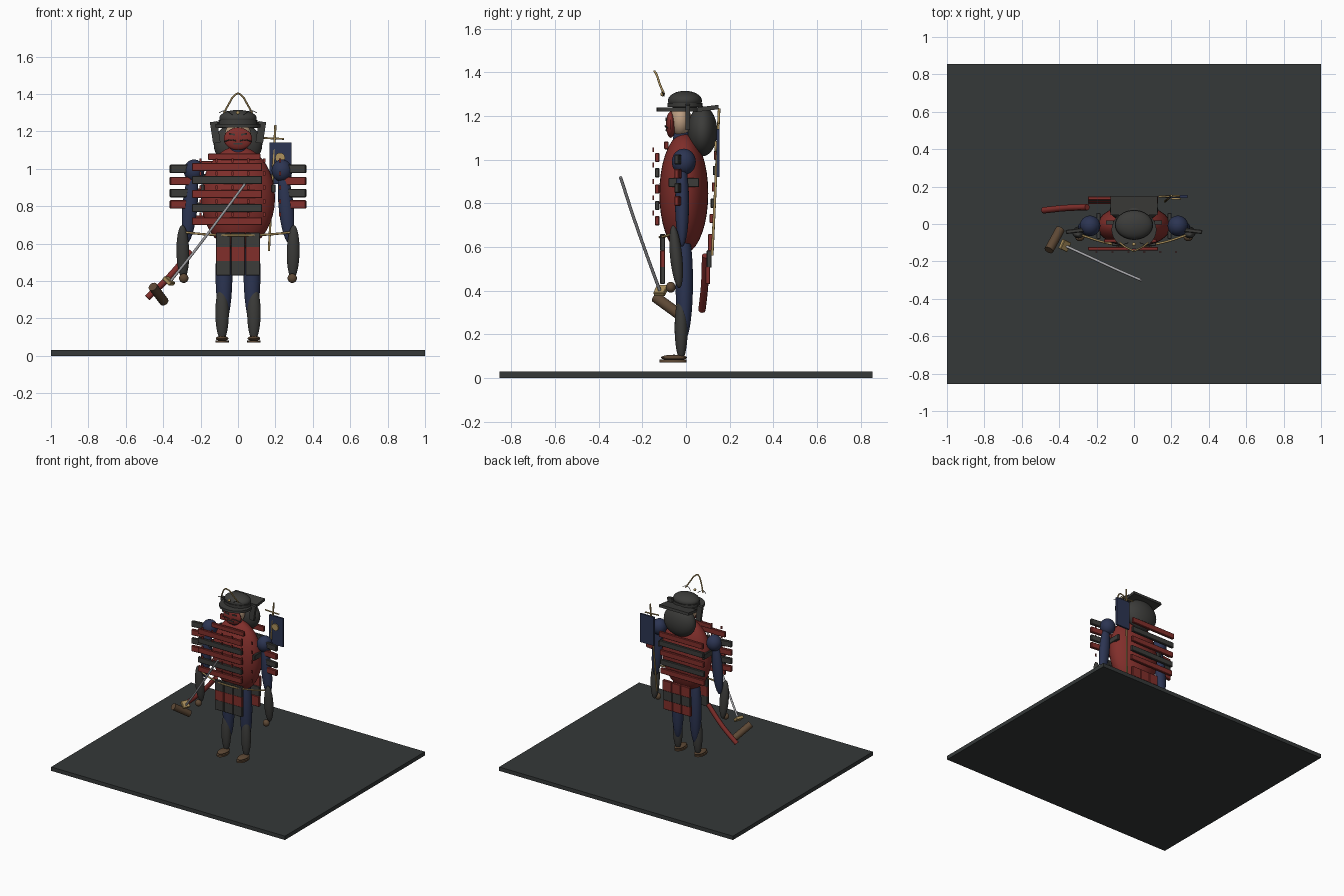
import bpy, math
from mathutils import Vector

if "Cube" in bpy.data.objects:
    bpy.data.objects.remove(bpy.data.objects["Cube"])

PALETTE = {
    'red': (0.22, 0.028, 0.024), 'iron': (0.045, 0.045, 0.042), 'navy': (0.025, 0.035, 0.085),
    'gold': (0.42, 0.29, 0.11), 'brown': (0.11, 0.065, 0.035), 'slate': (0.035, 0.04, 0.04),
    'steel': (0.4, 0.4, 0.42), 'skin': (0.5, 0.34, 0.22)}
MATS = {}
for n, c in PALETTE.items():
    MATS[n] = bpy.data.materials.new(n)
    MATS[n].diffuse_color = (*c, 1)


def finish(name, mat, smooth=False):
    o = bpy.context.object
    o.name = name
    o.data.materials.append(MATS[mat])
    if smooth:
        bpy.ops.object.shade_smooth_by_angle()
    return o


def box(name, mat, loc, size, rot=(0, 0, 0), bevel=0.0):
    bpy.ops.mesh.primitive_cube_add(size=1, location=loc, rotation=rot)
    o = finish(name, mat)
    o.scale = size
    bpy.ops.object.transform_apply(location=False, rotation=False, scale=True)
    if bevel:
        m = o.modifiers.new('bevel', 'BEVEL')
        m.width = bevel
    return o


def ball(name, mat, loc, r, rot=(0, 0, 0)):
    bpy.ops.mesh.primitive_uv_sphere_add(segments=32, ring_count=18, radius=1, location=loc, rotation=rot)
    bpy.context.object.scale = r
    bpy.ops.object.transform_apply(location=False, rotation=False, scale=True)
    return finish(name, mat, True)


def rod(name, mat, a, b, r):
    a, b = Vector(a), Vector(b)
    bpy.ops.mesh.primitive_cylinder_add(vertices=16, radius=r, depth=(b - a).length, location=(a + b) / 2)
    bpy.context.object.rotation_euler = (b - a).to_track_quat('Z', 'Y').to_euler()
    return finish(name, mat, True)


def disc(name, mat, loc, rx, ry, h, rot=(0, 0, 0)):
    bpy.ops.mesh.primitive_cylinder_add(vertices=32, radius=1, depth=1, location=loc, rotation=rot)
    bpy.context.object.scale = (rx, ry, h)
    return finish(name, mat, True)


def tube(name, mat, pts, r):
    cu = bpy.data.curves.new(name, 'CURVE')
    cu.dimensions = '3D'
    cu.bevel_depth = r
    cu.bevel_resolution = 2
    cu.use_fill_caps = True
    s = cu.splines.new('BEZIER')
    s.bezier_points.add(len(pts) - 1)
    for p, co in zip(s.bezier_points, pts):
        p.co = co
        p.handle_left_type = p.handle_right_type = 'AUTO'
    s.resolution_u = 6
    cu.materials.append(MATS[mat])
    o = bpy.data.objects.new(name, cu)
    bpy.context.collection.objects.link(o)
    return o


# Ground slab
box('ground_slab', 'slate', (0, 0, 0.015), (2, 1.71, 0.03))

# Torso, neck and head
ball('torso', 'red', (0, -0.01, 0.845), (0.198, 0.112, 0.275))
ball('neck', 'navy', (0, -0.02, 1.09), (0.045, 0.04, 0.06))
ball('head', 'skin', (0, -0.025, 1.18), (0.07, 0.05, 0.075))
ball('face_mask', 'red', (0, -0.07, 1.16), (0.076, 0.022, 0.06))
box('mask_mouth', 'iron', (0, -0.09, 1.135), (0.05, 0.008, 0.008))

# Helmet with brim, neck guard and crest
ball('helmet_bowl', 'iron', (0, -0.005, 1.27), (0.1, 0.078, 0.045))
disc('helmet_brim', 'iron', (0, -0.03, 1.23), 0.12, 0.105, 0.018)
disc('helmet_band', 'iron', (0, -0.005, 1.25), 0.103, 0.08, 0.02)
ball('neck_guard', 'iron', (0, 0.075, 1.13), (0.13, 0.068, 0.115))
box('neck_guard_flare', 'iron', (0, 0.1, 1.235), (0.25, 0.1, 0.02), (0.12, 0, 0))
ball('crest_stud', 'gold', (0, -0.108, 1.3), (0.01, 0.01, 0.01))

for s in (-1, 1):
    tube('crest_horn', 'gold', [(s * 0.075, -0.1, 1.3), (s * 0.05, -0.12, 1.345), (s * 0.022, -0.135, 1.39), (0, -0.145, 1.405)], 0.005)
    box('helmet_cheek_guard', 'iron', (s * 0.122, 0.008, 1.195), (0.04, 0.02, 0.115), (0, s * 0.15, 0))
    box('mask_eye', 'iron', (s * 0.032, -0.09, 1.185), (0.034, 0.008, 0.009), (0, s * -0.15, 0))
    tube('mask_whisker', 'iron', [(s * 0.01, -0.093, 1.15), (s * 0.04, -0.095, 1.155), (s * 0.075, -0.085, 1.145)], 0.003)
    tube('brow_wire', 'iron', [(s * 0.03, -0.1, 1.29), (s * 0.07, -0.11, 1.31), (s * 0.1, -0.1, 1.3)], 0.002)

    # Legs and sandals
    x = s * 0.085
    ball('thigh', 'navy', (s * 0.075, -0.008, 0.44), (0.045, 0.04, 0.27))
    ball('shin_guard', 'iron', (x, -0.022, 0.23), (0.036, 0.03, 0.15))
    ball('foot', 'brown', (x, -0.055, 0.093), (0.034, 0.06, 0.013))
    disc('sandal_sole', 'brown', (x, -0.06, 0.077), 0.036, 0.062, 0.012)

    # Arms
    ball('shoulder', 'navy', (s * 0.235, -0.01, 0.99), (0.055, 0.055, 0.06))
    ball('upper_arm', 'navy', (s * 0.257, -0.018, 0.8), (0.04, 0.032, 0.2), (0, s * -0.09, 0))
    ball('forearm_guard', 'iron', (s * 0.295, -0.045, 0.555), (0.034, 0.028, 0.145), (0.1, s * 0.02, 0))
    ball('hand', 'brown', (s * 0.29, -0.07, 0.415), (0.025, 0.022, 0.025))

    # Shoulder plates
    for i, z in enumerate((1.0, 0.935, 0.87, 0.81)):
        box('shoulder_plate', ('iron', 'red')[i % 2], (s * 0.3, -0.035, z), (0.13, 0.022, 0.045), (0, 0, s * -0.12), 0.004)
    box('side_plate', 'iron', (s * 0.19, -0.01, 0.895), (0.02, 0.14, 0.042), (0, 0, 0), 0.003)

# Chest and back plates, sitting off centre
box('collar_plate', 'red', (-0.02, -0.09, 1.065), (0.28, 0.02, 0.035), (0, 0, 0), 0.003)
for i, z in enumerate((1.01, 0.94, 0.865, 0.79, 0.72)):
    c = ('red', 'iron')[i % 2]
    w = 0.375
    box('chest_plate', c, (-0.058, -0.132, z), (w, 0.02, 0.042), (0, 0, 0), 0.003)
    box('back_plate', c, (-0.058, 0.138 - 0.005 * i, z + 0.01), (w, 0.02, 0.042), (0, 0, 0), 0.003)
    for k in range(6):
        box('lacing', 'red', (-0.2 + k * 0.085, -0.15, z + 0.035), (0.012, 0.005, 0.022))

# Skirt panels, front and back
for x in (-0.079, 0, 0.079):
    for side in (-1, 1):
        for i, z in enumerate((0.62, 0.545, 0.47)):
            red = (i == 1) == (side < 0)
            box('skirt_panel', 'red' if red else 'iron', (x, side * (0.107 if side < 0 else 0.112 - 0.006 * i), z),
                (0.076, 0.022, 0.08), (0, 0, 0), 0.003)

# Waist cord
tube('waist_cord', 'gold', [(-0.28, -0.06, 0.66), (-0.15, -0.1, 0.648), (0, -0.12, 0.645), (0.15, -0.1, 0.648), (0.28, -0.06, 0.66)], 0.006)

# Sword: blade, guard, grip and scabbard
blade = [Vector(p) for p in ((-0.36, -0.12, 0.4), (-0.24, -0.175, 0.55), (-0.1, -0.24, 0.735), (0.038, -0.3, 0.92))]
tube('sword_blade', 'steel', blade, 0.0075)
g = box('sword_guard', 'gold', (-0.37, -0.115, 0.4), (0.055, 0.055, 0.022), (0, 0, 0), 0.003)
g.rotation_euler = (blade[1] - blade[0]).to_track_quat('Z', 'Y').to_euler()
rod('sword_grip', 'brown', (-0.455, -0.14, 0.37), (-0.395, -0.03, 0.29), 0.025)
tube('scabbard', 'red', [(-0.485, 0.073, 0.31), (-0.37, 0.085, 0.42), (-0.25, 0.09, 0.56)], 0.017)

# Back banner on a pole
rod('banner_pole', 'gold', (0.165, 0.12, 0.56), (0.2, 0.152, 1.235), 0.006)
rod('banner_crossbar', 'gold', (0.13, 0.146, 1.165), (0.245, 0.15, 1.16), 0.005)
box('banner', 'navy', (0.228, 0.147, 1.03), (0.118, 0.014, 0.22))
disc('banner_disc', 'gold', (0.225, 0.136, 1.06), 0.026, 0.026, 0.01, (math.pi / 2, 0, 0))

for m in bpy.data.materials:
    if m.users and not m.is_grease_pencil:
        m.use_nodes = True
        m.node_tree.nodes["Principled BSDF"].inputs["Base Color"].default_value = m.diffuse_color
